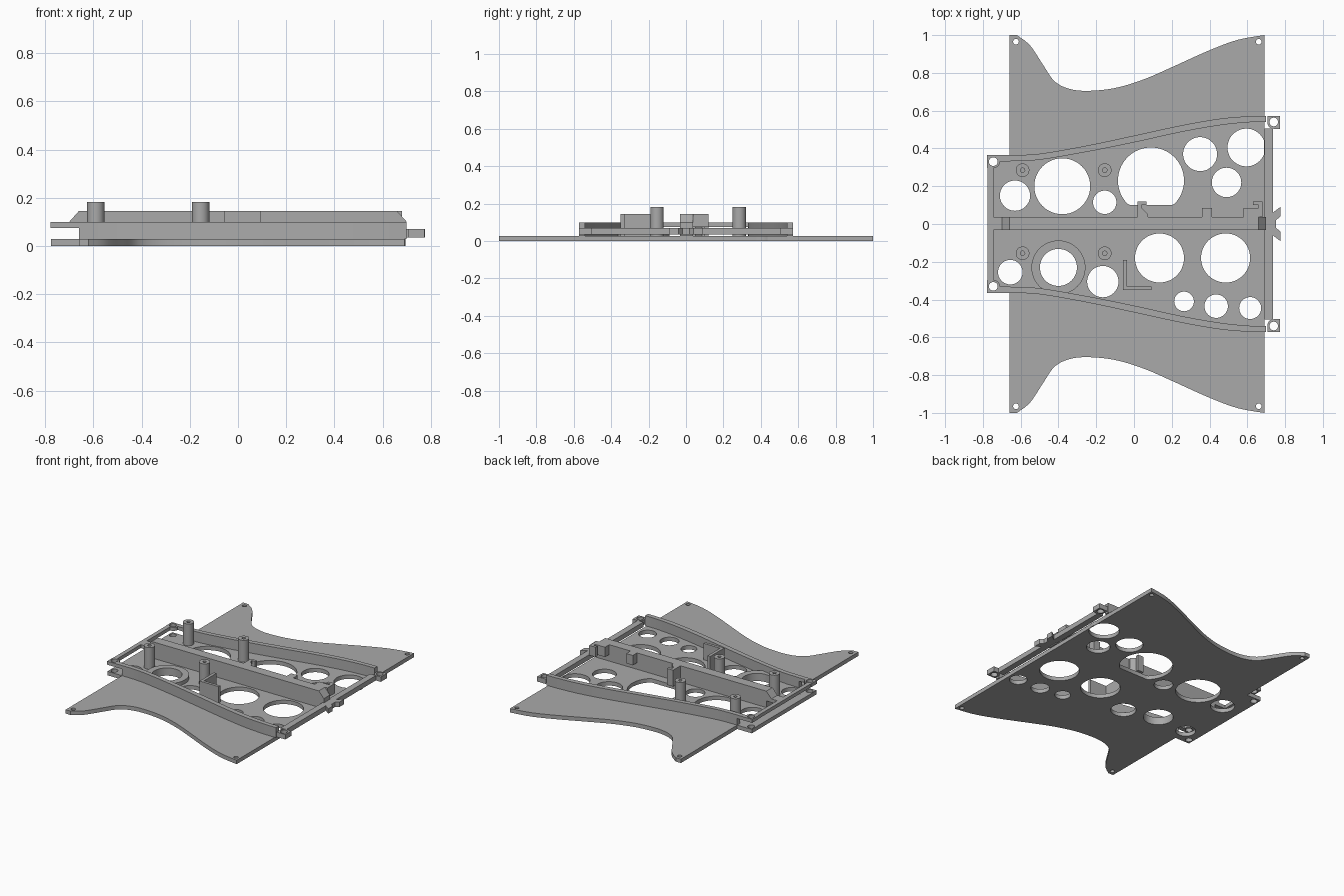
import bpy, bmesh
from math import sin, cos, pi, radians
from mathutils import Matrix

if "Cube" in bpy.data.objects:
    bpy.data.objects.remove(bpy.data.objects["Cube"], do_unlink=True)

GREY = (0.4, 0.4, 0.4, 1)
mat = bpy.data.materials.new("plain grey")
mat.use_nodes = True
mat.diffuse_color = GREY
mat.node_tree.nodes["Principled BSDF"].inputs["Base Color"].default_value = GREY


def circle(x, y, r, n=48):
    return [(x + r * cos(2 * pi * i / n), y + r * sin(2 * pi * i / n)) for i in range(n)]


def rect(x0, x1, y0, y1):
    return [(x0, y0), (x1, y0), (x1, y1), (x0, y1)]


def mirror(loop):
    return [(x, -y) for x, y in loop]


def smooth(pts, n=6):
    """Catmull-Rom curve through the points."""
    p = [pts[0]] + pts + [pts[-1]]
    out = []
    for a, b, c, d in zip(p, p[1:], p[2:], p[3:]):
        for i in range(n):
            t = i / n
            out.append(tuple(0.5 * (2 * b[k] + (c[k] - a[k]) * t
                       + (2 * a[k] - 5 * b[k] + 4 * c[k] - d[k]) * t * t
                       + (3 * b[k] - a[k] - 3 * c[k] + d[k]) * t ** 3) for k in (0, 1)))
    return out + [pts[-1]]


def slab(name, z0, z1, *loops, turn=None):
    """Flat sheet: first loop is the outline, the rest are holes."""
    cu = bpy.data.curves.new(name, 'CURVE')
    cu.dimensions = '2D'
    cu.fill_mode = 'BOTH'
    cu.extrude = (z1 - z0) / 2
    for loop in loops:
        s = cu.splines.new('POLY')
        s.points.add(len(loop) - 1)
        for q, (x, y) in zip(s.points, loop):
            q.co = (x, y, 0, 1)
        s.use_cyclic_u = True
    tmp = bpy.data.objects.new(name + "_outline", cu)
    bpy.context.collection.objects.link(tmp)
    bpy.context.view_layer.update()
    dg = bpy.context.evaluated_depsgraph_get()
    me = bpy.data.meshes.new_from_object(tmp.evaluated_get(dg))
    bpy.data.objects.remove(tmp, do_unlink=True)
    bpy.data.curves.remove(cu)
    bm = bmesh.new()
    bm.from_mesh(me)
    bmesh.ops.translate(bm, vec=(0, 0, (z0 + z1) / 2), verts=bm.verts)
    if turn:
        bmesh.ops.transform(bm, matrix=turn, verts=bm.verts)
    bmesh.ops.remove_doubles(bm, verts=bm.verts, dist=1e-5)
    bmesh.ops.recalc_face_normals(bm, faces=bm.faces)
    bm.to_mesh(me)
    bm.free()
    me.name = name
    me.materials.clear()
    me.materials.append(mat)
    ob = bpy.data.objects.new(name, me)
    bpy.context.collection.objects.link(ob)
    bpy.ops.object.select_all(action='DESELECT')
    ob.select_set(True)
    bpy.context.view_layer.objects.active = ob
    bpy.ops.object.shade_smooth_by_angle(angle=radians(30))
    return ob


FLOOR, MID, RIM, TALL = 0.028, 0.075, 0.1, 0.145

# Base plate with flared edges, end extension and lightening holes
flare = smooth([(-0.62, 1), (-0.55, 0.945), (-0.48, 0.84), (-0.42, 0.755), (-0.34, 0.715),
                (-0.24, 0.705), (-0.1, 0.72), (0.05, 0.765), (0.2, 0.83), (0.4, 0.92),
                (0.55, 0.975), (0.69, 1)])
top_edge = [(-0.775, 0.365), (-0.66, 0.365), (-0.66, 1)] + flare
outline = top_edge + mirror(top_edge)[::-1]
holes = [(-0.63, 0.15, 0.08), (-0.38, 0.2, 0.148), (-0.155, 0.115, 0.062),
         (0.35, 0.37, 0.09), (0.595, 0.405, 0.1), (0.49, 0.22, 0.078),
         (-0.655, -0.255, 0.065), (-0.4, -0.23, 0.098), (-0.165, -0.305, 0.083),
         (0.135, -0.18, 0.13), (0.485, -0.18, 0.13), (0.265, -0.41, 0.052),
         (0.435, -0.435, 0.062), (0.615, -0.445, 0.058)]
for s in (1, -1):
    holes += [(-0.625, 0.965 * s, 0.015), (0.66, 0.965 * s, 0.015), (-0.745, 0.33 * s, 0.023)]
cut_circle = [(x, max(y, 0.1)) for x, y in circle(0.09, 0.23, 0.175, 64)]
flat_hole = [p for i, p in enumerate(cut_circle)
             if p[1] > 0.1 or cut_circle[i - 1][1] > 0.1 or cut_circle[(i + 1) % 64][1] > 0.1]
slab("base_plate", 0, FLOOR, outline, flat_hole, *[circle(*h) for h in holes])

# Curved side walls, corner tabs and end bars
outer = smooth([(-0.66, 0.365), (-0.5, 0.372), (-0.25, 0.415), (0, 0.468),
                (0.25, 0.522), (0.45, 0.557), (0.6, 0.57), (0.7, 0.572)])
inner = smooth([(-0.66, 0.332), (-0.5, 0.34), (-0.25, 0.382), (0, 0.432),
                (0.25, 0.487), (0.45, 0.522), (0.6, 0.538), (0.7, 0.54)])
wall = outer + inner[::-1]
rim_end = rect(-0.712, -0.66, 0.332, 0.365)


def tab(cx, cy, sx):
    """Square tab whose inner corner is rounded."""
    r = 0.034
    arc = [(cx - sx * r * cos(a * pi / 16), cy - r * sin(a * pi / 16)) for a in range(9)]
    return [(cx + sx * r, cy - r), (cx + sx * r, cy + r), (cx - sx * r, cy + r)] + arc


for side, flip in (("back", list), ("front", mirror)):
    slab(side + "_wall", FLOOR, RIM, flip(wall))
    slab(side + "_wall_end", MID, RIM, flip(rim_end))
    slab(side + "_right_tab", MID, RIM, flip(tab(-0.743, 0.331, -1)),
         flip(circle(-0.745, 0.33, 0.023)))
    slab(side + "_left_tab", 0.035, 0.07, flip(tab(0.74, 0.538, 1)),
         flip(circle(0.74, 0.54, 0.023)))
slab("right_end_bar", MID, RIM, rect(-0.775, -0.745, -0.297, 0.297))
slab("left_end_bar", 0.035, 0.07, rect(0.69, 0.735, -0.505, 0.505))
prong = [(0.735, 0.06), (0.775, 0.09), (0.775, 0.04), (0.752, 0.02)]
slab("notched_catch", 0.035, 0.07, prong + mirror(prong)[::-1])

# Central spine with chamfered ends
spine = [(-0.66, FLOOR), (0.7, FLOOR), (0.7, RIM), (0.66, TALL), (-0.66, TALL),
         (-0.7, RIM), (-0.745, RIM), (-0.745, MID), (-0.66, MID)]
slab("spine", -0.037, 0.032, spine, turn=Matrix.Rotation(pi / 2, 4, 'X'))

# Hollow posts and raised ring
for i, x in enumerate((-0.59, -0.155)):
    for j, y in enumerate((0.285, -0.155)):
        slab(f"post_{i}_{j}", FLOOR, 0.183, circle(x, y, 0.036, 32), circle(x, y, 0.012, 16))
slab("raised_ring", FLOOR, 0.055, circle(-0.4, -0.23, 0.143), circle(-0.4, -0.23, 0.098))

# Brackets and blocks beside the spine
slab("corner_bracket", FLOOR, TALL, [(-0.058, -0.35), (0.093, -0.35), (0.093, -0.33),
                                     (-0.037, -0.33), (-0.037, -0.19), (-0.058, -0.19)])
slab("hook_bracket", FLOOR, TALL, [(0.018, 0.037), (0.075, 0.037), (0.075, 0.05), (0.04, 0.085),
                                   (0.04, 0.1), (0.065, 0.1), (0.065, 0.12), (0.018, 0.12)])
slab("spine_block", MID, TALL, rect(0.36, 0.412, 0.037, 0.085))
slab("end_hook", MID, TALL, [(0.58, 0.037), (0.68, 0.037), (0.68, 0.12), (0.63, 0.12),
                             (0.63, 0.1), (0.658, 0.1), (0.658, 0.085), (0.58, 0.085)])
